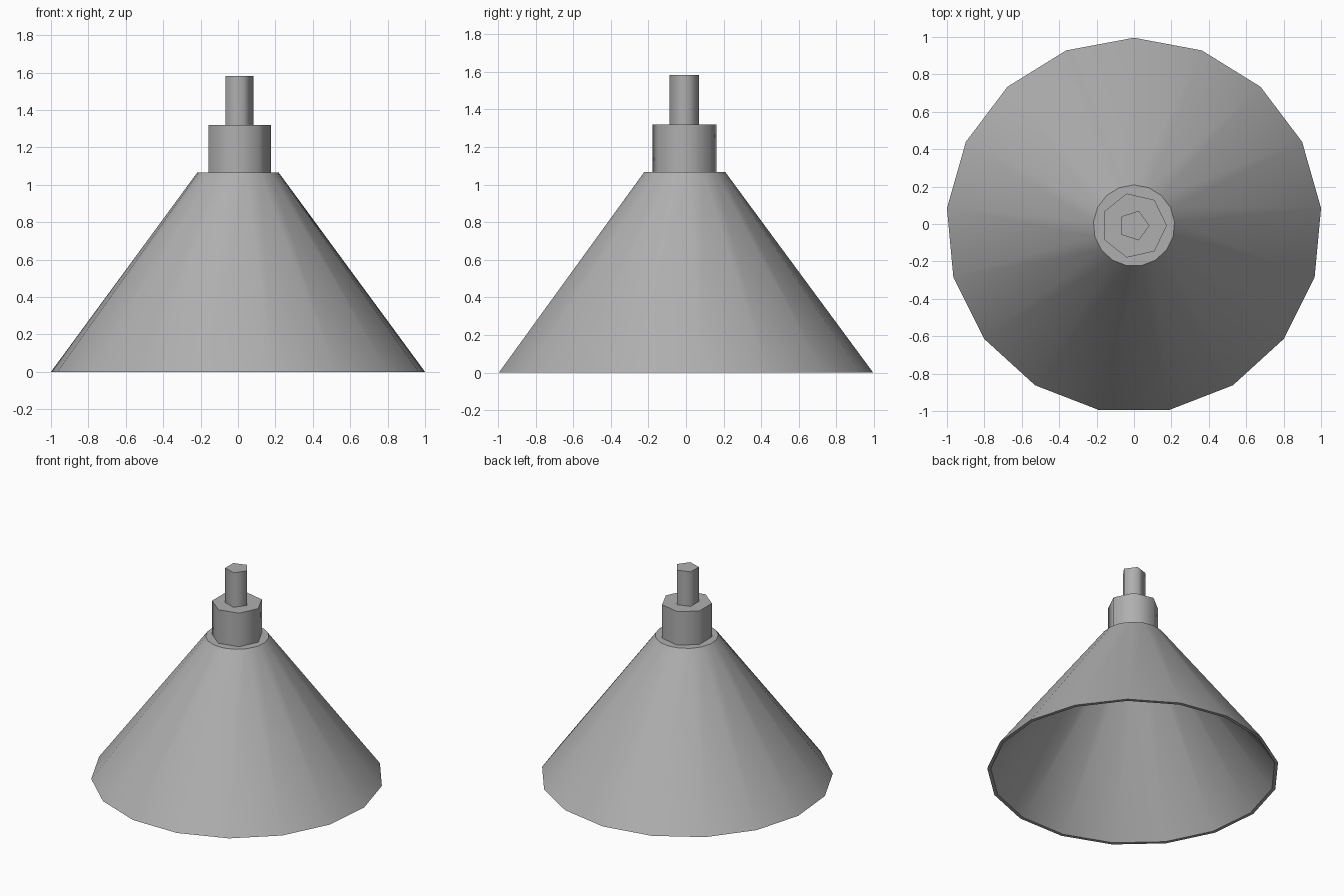
import bpy, bmesh, math

if "Cube" in bpy.data.objects:
    bpy.data.objects.remove(bpy.data.objects["Cube"])

CY = -0.0085  # shared axis offset that centres the odd-sided shade

grey = bpy.data.materials.new("dark_grey")
grey.diffuse_color = (0.43, 0.43, 0.43, 1)
grey.use_nodes = True
grey.node_tree.nodes["Principled BSDF"].inputs["Base Color"].default_value = grey.diffuse_color


def lathe(name, profile, sides, start):
    """Sweep (radius, z) rings round the axis and cap both ends."""
    bm = bmesh.new()
    rings = []
    for r, z in profile:
        ring = []
        for i in range(sides):
            a = start + 2 * math.pi * i / sides
            ring.append(bm.verts.new((r * math.cos(a), CY + r * math.sin(a), z)))
        rings.append(ring)
    for a, b in zip(rings, rings[1:]):
        for i in range(sides):
            j = (i + 1) % sides
            bm.faces.new((a[i], a[j], b[j], b[i]))
    bm.faces.new(rings[0])
    bm.faces.new(rings[-1])
    bmesh.ops.recalc_face_normals(bm, faces=bm.faces)
    mesh = bpy.data.meshes.new(name)
    bm.to_mesh(mesh)
    bm.free()
    mesh.materials.append(grey)
    obj = bpy.data.objects.new(name, mesh)
    bpy.context.collection.objects.link(obj)
    # Soft sides, crisp rims and caps
    bpy.ops.object.select_all(action='DESELECT')
    obj.select_set(True)
    bpy.context.view_layer.objects.active = obj
    bpy.ops.object.shade_smooth_by_angle(angle=math.radians(360 / sides + 2))


# Hollow shade: inner ceiling, inner rim, outer rim, outer top
lathe("lamp_shade", [(0.2055, 1.05), (0.98, 0.0), (1.0043, 0.0), (0.2175, 1.067)],
      17, math.pi / 2)
# Seven-sided socket
lathe("socket", [(0.1755, 1.067), (0.1755, 1.321)], 7, 0)
# Five-sided stem
lathe("stem", [(0.083, 1.321), (0.083, 1.583)], 5, 0)
